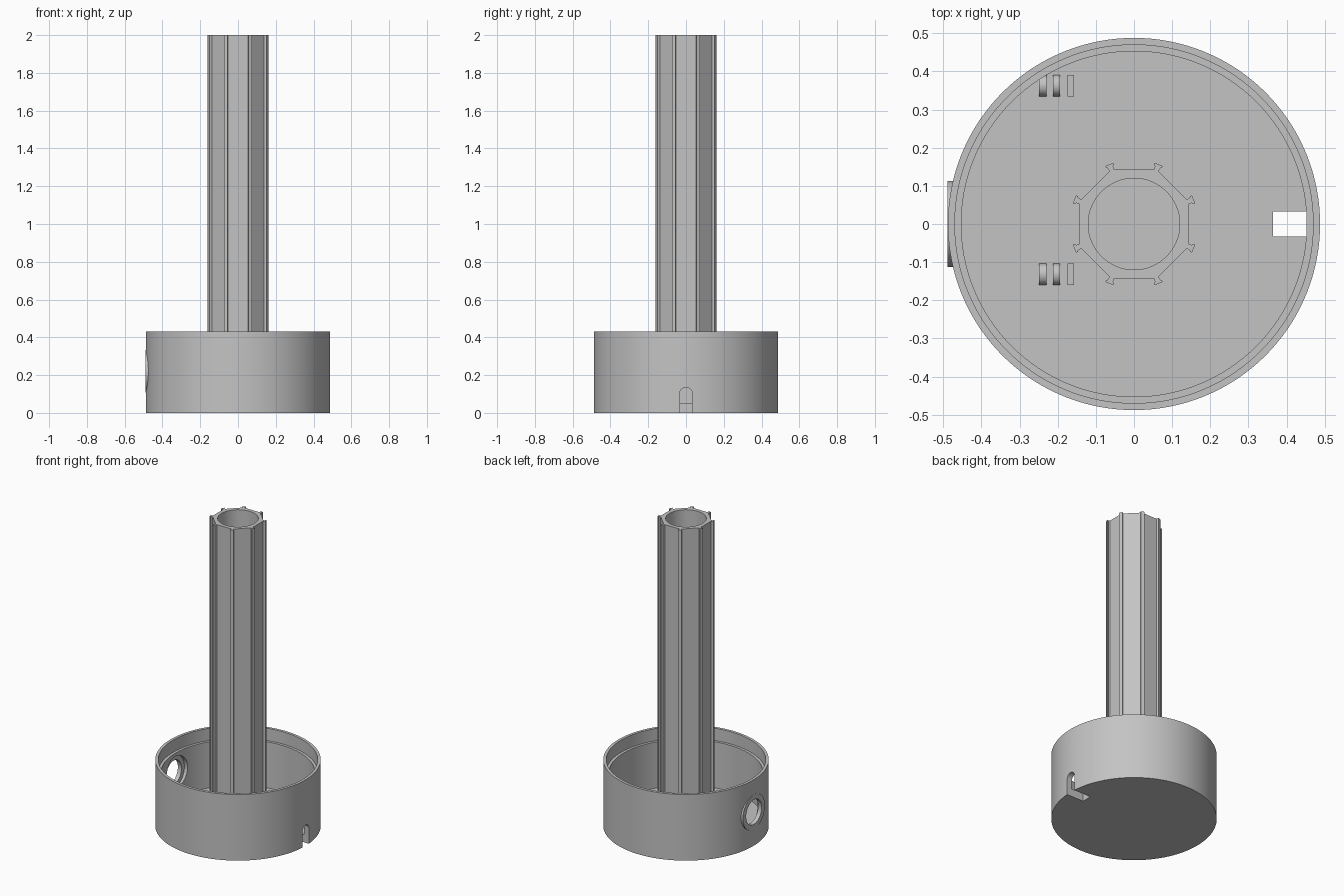
import bpy, bmesh, math
from mathutils import Matrix, Vector

cube = bpy.data.objects.get("Cube")
if cube:
    bpy.data.objects.remove(cube, do_unlink=True)

grey = bpy.data.materials.new("plain grey")
grey.use_nodes = True
grey.diffuse_color = (0.55, 0.55, 0.55, 1)
grey.node_tree.nodes["Principled BSDF"].inputs["Base Color"].default_value = (0.55, 0.55, 0.55, 1)


def finish(name, bm):
    bmesh.ops.recalc_face_normals(bm, faces=bm.faces)
    mesh = bpy.data.meshes.new(name)
    bm.to_mesh(mesh)
    bm.free()
    obj = bpy.data.objects.new(name, mesh)
    bpy.context.collection.objects.link(obj)
    mesh.materials.append(grey)
    return obj


def select(obj):
    bpy.ops.object.select_all(action='DESELECT')
    obj.select_set(True)
    bpy.context.view_layer.objects.active = obj


def prism(name, outline, shift):
    """Extrude a closed outline of 3D points along a vector."""
    bm = bmesh.new()
    face = bm.faces.new([bm.verts.new(p) for p in outline])
    moved = bmesh.ops.extrude_face_region(bm, geom=[face])["geom"]
    bmesh.ops.translate(bm, vec=shift, verts=[v for v in moved if isinstance(v, bmesh.types.BMVert)])
    return finish(name, bm)


def circle(radius, steps, start=0.0, sweep=math.tau, closed=True):
    count = steps if closed else steps + 1
    return [(radius * math.cos(start + sweep * i / steps),
             radius * math.sin(start + sweep * i / steps)) for i in range(count)]


def side_cylinder(name, radius, x0, x1, z):
    return prism(name, [(x0, a, z + b) for a, b in circle(radius, 48)], (x1 - x0, 0, 0))


def combine(obj, tool, operation):
    """Apply a boolean and discard the helper."""
    tool.hide_render = True
    mod = obj.modifiers.new(operation.title(), 'BOOLEAN')
    mod.operation = operation
    mod.solver = 'EXACT'
    mod.object = tool
    select(obj)
    bpy.ops.object.modifier_apply(modifier=mod.name)
    bpy.data.objects.remove(tool, do_unlink=True)


def smooth(obj):
    select(obj)
    bpy.ops.object.shade_smooth_by_angle(angle=math.radians(25))


# Round cup with a stepped rim, turned from a half profile
FLOOR = 0.05
profile = [(0, 0), (0.488, 0), (0.488, 0.43), (0.47, 0.43), (0.47, 0.35),
           (0.453, 0.35), (0.453, FLOOR), (0, FLOOR)]
bm = bmesh.new()
verts = [bm.verts.new((r, 0, z)) for r, z in profile]
edges = [bm.edges.new(pair) for pair in zip(verts, verts[1:])]
bmesh.ops.spin(bm, geom=verts + edges, cent=(0, 0, 0), axis=(0, 0, 1),
               angle=math.tau, steps=128, use_merge=False)
bmesh.ops.remove_doubles(bm, verts=bm.verts, dist=0.0001)
cup = finish("cup", bm)

# Flat round port on the side wall, recessed from the inside
PORT_Z = 0.22
combine(cup, side_cylinder("port_boss", 0.113, -0.489, -0.466, PORT_Z), 'UNION')
combine(cup, side_cylinder("port_recess", 0.11, -0.463, -0.38, PORT_Z), 'DIFFERENCE')
combine(cup, side_cylinder("port_hole", 0.08, -0.6, -0.38, PORT_Z), 'DIFFERENCE')

# Arched cable notch through the wall and floor
half = 0.033
arch = [(0.365, y, 0.102 + z) for y, z in circle(half, 16, 0, math.pi, False)]
arch += [(0.365, -half, -0.1), (0.365, half, -0.1)]
combine(cup, prism("notch_cutter", arch, (0.3, 0, 0)), 'DIFFERENCE')
smooth(cup)

# Hollow octagonal column with a flared rib on each corner
rib = [(0.152, -0.007), (0.161, -0.007), (0.163, -0.011), (0.169, -0.011),
       (0.169, 0.011), (0.163, 0.011), (0.161, 0.007), (0.152, 0.007)]
outline = []
for i in range(8):
    turn = Matrix.Rotation(math.pi / 8 + i * math.pi / 4, 3, 'Z')
    outline += [turn @ Vector((r, t, FLOOR)) for r, t in rib]
column = prism("column", outline, (0, 0, 2 - FLOOR))
bore = prism("bore_cutter", [(x, y, 0) for x, y in circle(0.12, 64)], (0, 0, 2.2))
combine(column, bore, 'DIFFERENCE')
smooth(column)

# Two groups of floor tabs: two rounded ones and a flat one
for side, y in (("back", 0.363), ("front", -0.132)):
    for i, x in enumerate((-0.249, -0.213)):
        dome = [(x, y + a, FLOOR + b) for a, b in circle(0.028, 16, 0, math.pi, False)]
        smooth(prism(f"{side}_round_tab_{i + 1}", dome, (0.019, 0, 0)))
    slab = [(-0.175, y + a, FLOOR + b) for a, b in
            ((-0.028, 0), (0.028, 0), (0.028, 0.028), (-0.028, 0.028))]
    prism(f"{side}_flat_tab", slab, (0.017, 0, 0))
